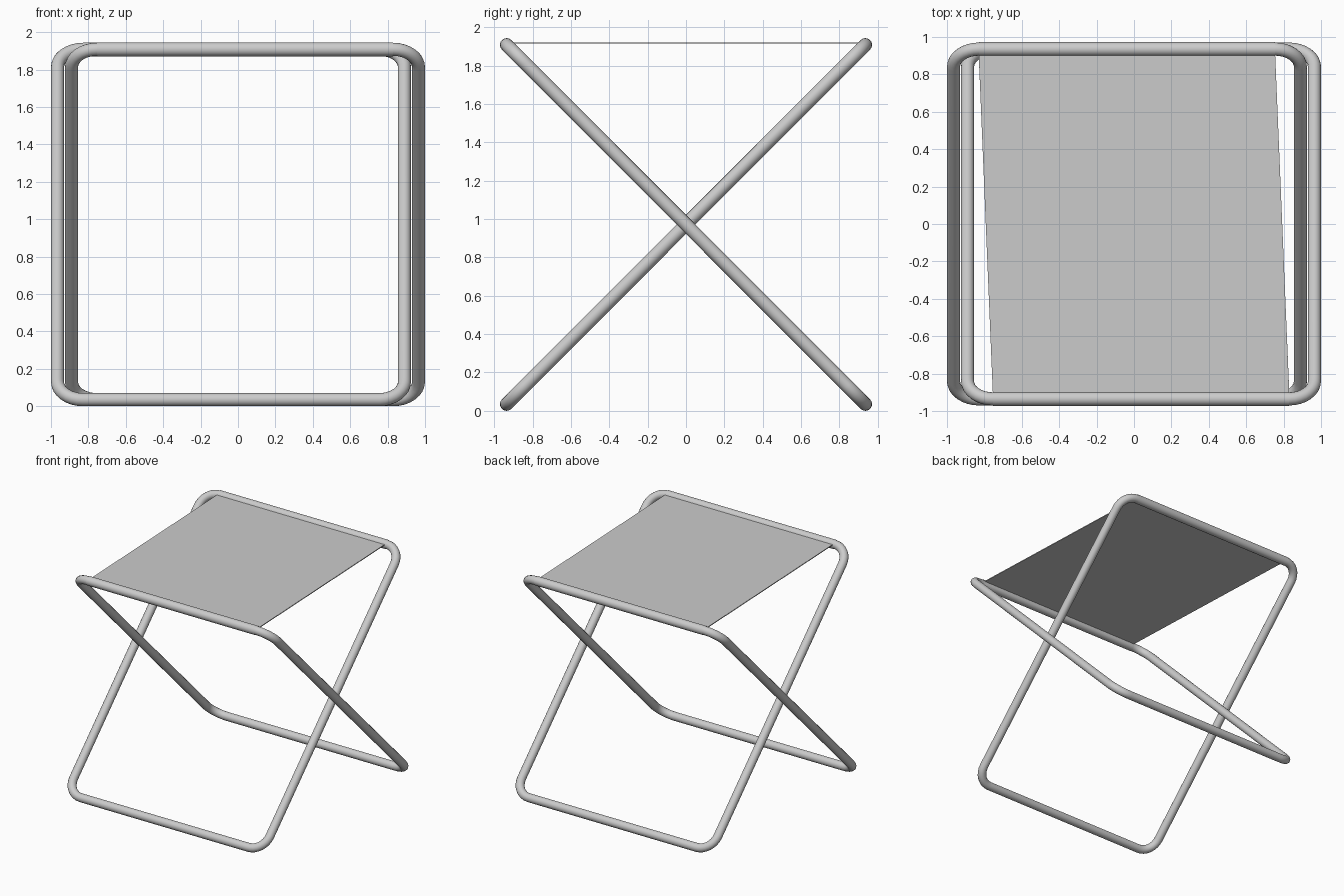
import bpy, bmesh
from math import cos, sin, pi, hypot, asin
from mathutils import Vector

if "Cube" in bpy.data.objects:
    bpy.data.objects.remove(bpy.data.objects["Cube"])

R = 0.035            # tube radius
BEND = 0.135         # corner bend radius
HY, HZ = 0.935, 0.9365
MID_Z = R + HZ
HX = 0.9275          # half width of each frame centre line
OFF = 0.0375         # sideways offset of the frames
SLEEVE = 0.0375      # fabric sleeve radius


def tube_frame(name, offset, lean):
    """Closed rounded rectangle of tube, leaning in the yz plane."""
    half = hypot(HY, HZ)
    pts = []
    corners = ((1, 1, 0), (-1, 1, pi / 2), (-1, -1, pi), (1, -1, 1.5 * pi))
    for sx, sv, start in corners:
        for i in range(9):
            a = start + i * pi / 16
            u = sx * (HX - BEND) + BEND * cos(a)
            v = (sv * (half - BEND) + BEND * sin(a)) / half
            pts.append((offset + u, lean * v * HY, MID_Z + v * HZ))
    curve = bpy.data.curves.new(name, 'CURVE')
    curve.dimensions = '3D'
    curve.bevel_depth = R
    curve.bevel_resolution = 6
    spline = curve.splines.new('POLY')
    spline.points.add(len(pts) - 1)
    for p, co in zip(spline.points, pts):
        p.co = (*co, 1)
    spline.use_cyclic_u = True
    ob = bpy.data.objects.new(name, curve)
    bpy.context.collection.objects.link(ob)
    finish(ob, True)


def finish(ob, convert=False):
    bpy.ops.object.select_all(action='DESELECT')
    bpy.context.view_layer.objects.active = ob
    ob.select_set(True)
    if convert:
        bpy.ops.object.convert(target='MESH')
    bpy.ops.object.shade_smooth_by_angle(angle=0.6)


# Crossed frames: one rises to the back, the other to the front
tube_frame("rear_leaning_frame", -OFF, 1)
tube_frame("front_leaning_frame", OFF, -1)

# Fabric seat: thin sheet ending in a sleeve round each top bar
top = MID_Z + HZ
a0, a1 = asin(0.013 / SLEEVE), asin(0.006 / SLEEVE)
N = 24
profile = []         # (x shift, y, z) going round both sleeves
for side in (1, -1):
    for i in range(N + 1):
        # back sleeve runs under-to-over, front sleeve over-to-under
        t = i / N if side == 1 else 1 - i / N
        a = (pi + a1 * -1) * -1 * (1 - t) + (pi - a0) * t
        a = -(pi + a1) * (1 - t) + (pi - a0) * t if a1 < 0 else a
        if i in (0, N):
            z = 0.013 if t == 1 else 0.006
            y = -SLEEVE * cos(asin(z / SLEEVE))
        else:
            y, z = SLEEVE * cos(a), SLEEVE * sin(a)
        profile.append((-side * OFF, side * (HY + y), top + z))

bm = bmesh.new()
rows = [[bm.verts.new((s * (HX - BEND) + dx, y, z)) for dx, y, z in profile]
        for s in (-1, 1)]
n = len(profile)
for i in range(n):
    j = (i + 1) % n
    bm.faces.new((rows[0][i], rows[0][j], rows[1][j], rows[1][i]))
# Side edges of the sheet
for row in rows:
    bm.faces.new((row[N], row[N + 1], row[n - 1], row[0]))
bmesh.ops.recalc_face_normals(bm, faces=bm.faces)
mesh = bpy.data.meshes.new("fabric_seat")
bm.to_mesh(mesh)
bm.free()
seat = bpy.data.objects.new("fabric_seat", mesh)
bpy.context.collection.objects.link(seat)
finish(seat)
